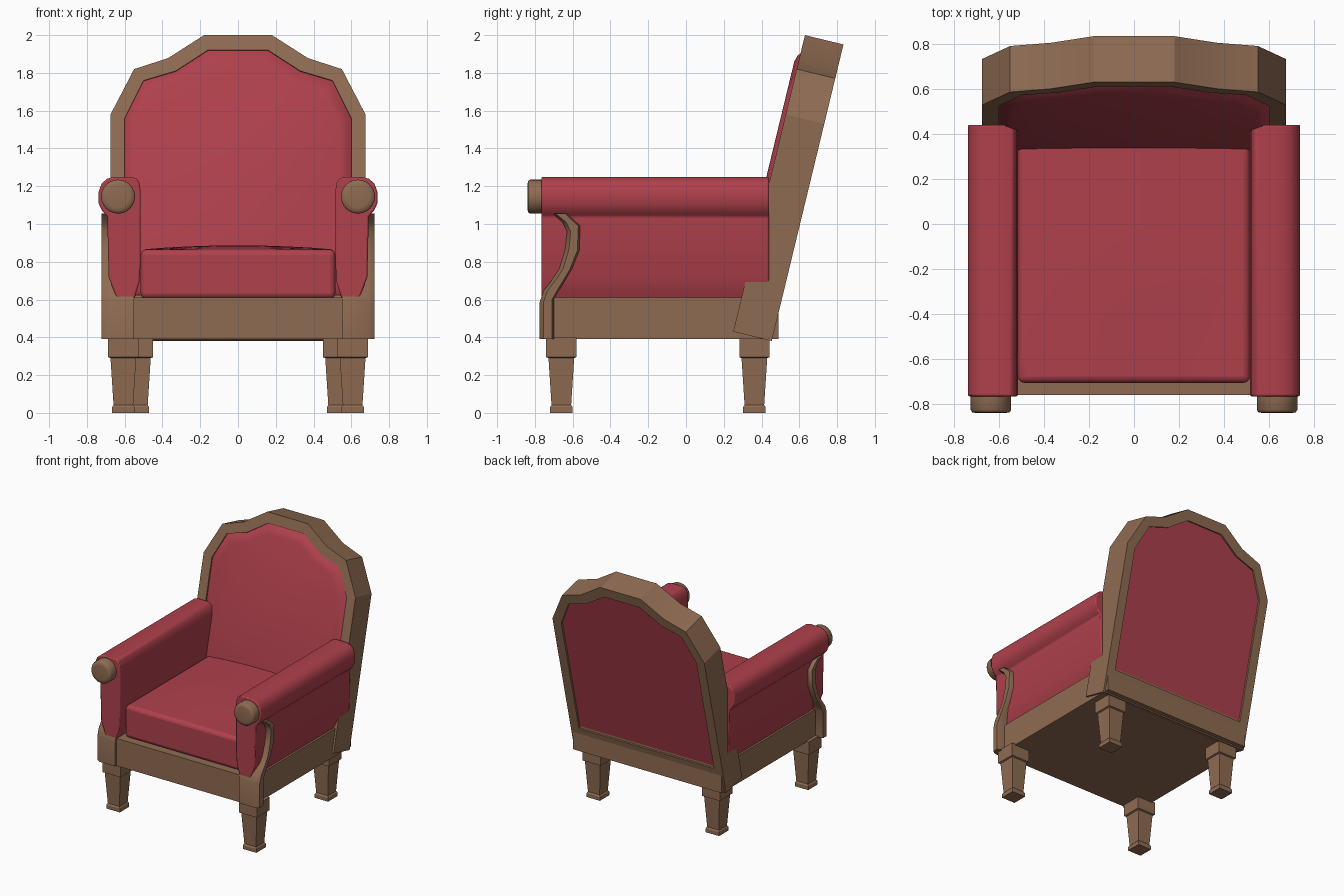
import bpy, bmesh, math
from mathutils import Vector

if "Cube" in bpy.data.objects:
    bpy.data.objects.remove(bpy.data.objects["Cube"])


def material(name, rgb):
    m = bpy.data.materials.new(name)
    m.diffuse_color = (*rgb, 1)
    m.use_nodes = True
    m.node_tree.nodes["Principled BSDF"].inputs["Base Color"].default_value = m.diffuse_color
    return m


WOOD = material("brown wood", (0.275, 0.148, 0.085))
FABRIC = material("red fabric", (0.43, 0.052, 0.072))


def finish(name, bm, mat, bevel=0, segments=3, angle=30):
    bmesh.ops.recalc_face_normals(bm, faces=bm.faces)
    me = bpy.data.meshes.new(name)
    bm.to_mesh(me)
    bm.free()
    ob = bpy.data.objects.new(name, me)
    bpy.context.collection.objects.link(ob)
    me.materials.append(mat)
    if bevel:
        mod = ob.modifiers.new("bevel", 'BEVEL')
        mod.width, mod.segments = bevel, segments
        mod.limit_method, mod.angle_limit = 'ANGLE', math.radians(40)
    bpy.ops.object.select_all(action='DESELECT')
    ob.select_set(True)
    bpy.context.view_layer.objects.active = ob
    bpy.ops.object.shade_smooth_by_angle(angle=math.radians(angle))
    return ob


def loft(rings, caps=True):
    """Joins rings of points with equal counts; caps first and last."""
    bm = bmesh.new()
    vs = [[bm.verts.new(p) for p in r] for r in rings]
    n = len(rings[0])
    for a, b in zip(vs, vs[1:]):
        for i in range(n):
            j = (i + 1) % n
            bm.faces.new((a[i], a[j], b[j], b[i]))
    if caps:
        bm.faces.new(vs[0])
        bm.faces.new(vs[-1])
    return bm


def box(x0, x1, y0, y1, z0, z1):
    return loft([[(x0, y0, z), (x1, y0, z), (x1, y1, z), (x0, y1, z)] for z in (z0, z1)])


def square(cx, cy, h, z):
    return [(cx + sx * h, cy + sy * h, z) for sx, sy in ((-1, -1), (1, -1), (1, 1), (-1, 1))]


# Tapered legs with a square head and foot
for s, side in ((-1, "left"), (1, "right")):
    for end, x, y in (("front", 0.607, -0.66), ("rear", 0.53, 0.362)):
        steps = ((0.060, 0.0), (0.060, 0.03), (0.052, 0.042), (0.068, 0.29),
                 (0.080, 0.295), (0.080, 0.40))
        finish(f"{end}_leg_{side}", loft([square(s * x, y, h, z) for h, z in steps]), WOOD, angle=15)

# Seat rail
finish("seat_rail", box(-0.66, 0.66, -0.76, 0.49, 0.39, 0.61), WOOD)

# Seat cushion with a softly crowned top
bm = box(-0.515, 0.515, -0.705, 0.40, 0.605, 0.865)
bmesh.ops.subdivide_edges(bm, edges=bm.edges[:], cuts=7, use_grid_fill=True)
for v in bm.verts:
    if v.co.z > 0.86:
        run = min(1, max(0, (v.co.y + 0.705) / 0.5))
        v.co.z += 0.022 * (1 - (v.co.x / 0.515) ** 2) * run
finish("seat_cushion", bm, FABRIC, 0.028, 3, 50)

# Arms: rolled top over a tapering side panel
ARM = [(0.55, 0.60), (0.64, 0.60), (0.655, 0.64), (0.685, 0.72), (0.692, 1.04), (0.72, 1.07),
       (0.738, 1.11), (0.738, 1.17), (0.722, 1.215), (0.692, 1.24), (0.655, 1.25), (0.575, 1.25),
       (0.540, 1.243), (0.522, 1.22), (0.515, 1.17), (0.515, 0.80), (0.522, 0.69)]
# Curved front post, as seen from the side
POST = [(-0.775, 0.39), (-0.775, 0.585), (-0.755, 0.645), (-0.705, 0.71), (-0.67, 0.765),
        (-0.64, 0.865), (-0.63, 0.96), (-0.655, 1.01), (-0.71, 1.055), (-0.63, 1.055),
        (-0.56, 0.99), (-0.565, 0.86), (-0.605, 0.76), (-0.665, 0.66), (-0.70, 0.60), (-0.70, 0.39)]
for s, side in ((-1, "left"), (1, "right")):
    finish(f"arm_{side}", loft([[(s * x, y, z) for x, z in ARM] for y in (-0.765, 0.44)]),
           FABRIC, 0.008, 2, 40)
    bm = loft([[(s * x, y, z) for y, z in POST] for x in (0.55, 0.69)]
              + [[(s * 0.722, y + dy, z) for (y, z), dy in
                  zip(POST, [0.02] * 9 + [-0.01] * 7)]])
    finish(f"front_post_{side}", bm, WOOD, 0, 0, 55)
    # Round wooden end of the arm roll
    rings = []
    for y, r in ((-0.76, 0.09), (-0.825, 0.09), (-0.836, 0.083), (-0.84, 0.06)):
        rings.append([(s * 0.635 + r * math.cos(a), y, 1.145 + r * math.sin(a))
                      for a in (math.tau * i / 24 for i in range(24))])
    finish(f"arm_knob_{side}", loft(rings), WOOD, angle=80)


# Reclined back: u across, v up the slope, w through the thickness
def lean(u, v, w):
    return Vector((u, 0.25 + 0.235 * v + 0.972 * w, 0.43 + 0.972 * v - 0.235 * w))


def mirrored(half):
    return half + [(-u, v) for u, v in reversed(half)]


OUTER = mirrored([(0.675, 0), (0.675, 1.183), (0.55, 1.43), (0.37, 1.49), (0.18, 1.615)])
INNER = mirrored([(0.60, 0.20), (0.60, 1.163), (0.50, 1.368), (0.33, 1.42), (0.16, 1.533)])
PUFF = mirrored([(0.54, 0.26), (0.54, 1.14), (0.455, 1.31), (0.30, 1.36), (0.14, 1.465)])
MID = [((a + c) / 2, (b + d) / 2) for (a, b), (c, d) in zip(INNER, PUFF)]


def at(outline, w):
    return [lean(u, v, w) for u, v in outline]


# Wooden surround, a closed ring
ring = loft([at(OUTER, 0), at(OUTER, 0.21), at(INNER, 0.21), at(INNER, 0), at(OUTER, 0)], caps=False)
bmesh.ops.remove_doubles(ring, verts=ring.verts, dist=1e-5)
finish("back_frame", ring, WOOD, angle=20)

# Padded back panel, puffed at the front and flat behind
finish("back_cushion", loft([at(INNER, 0.195), at(INNER, 0.012), at(MID, -0.013), at(PUFF, -0.022)]),
       FABRIC, angle=40)
